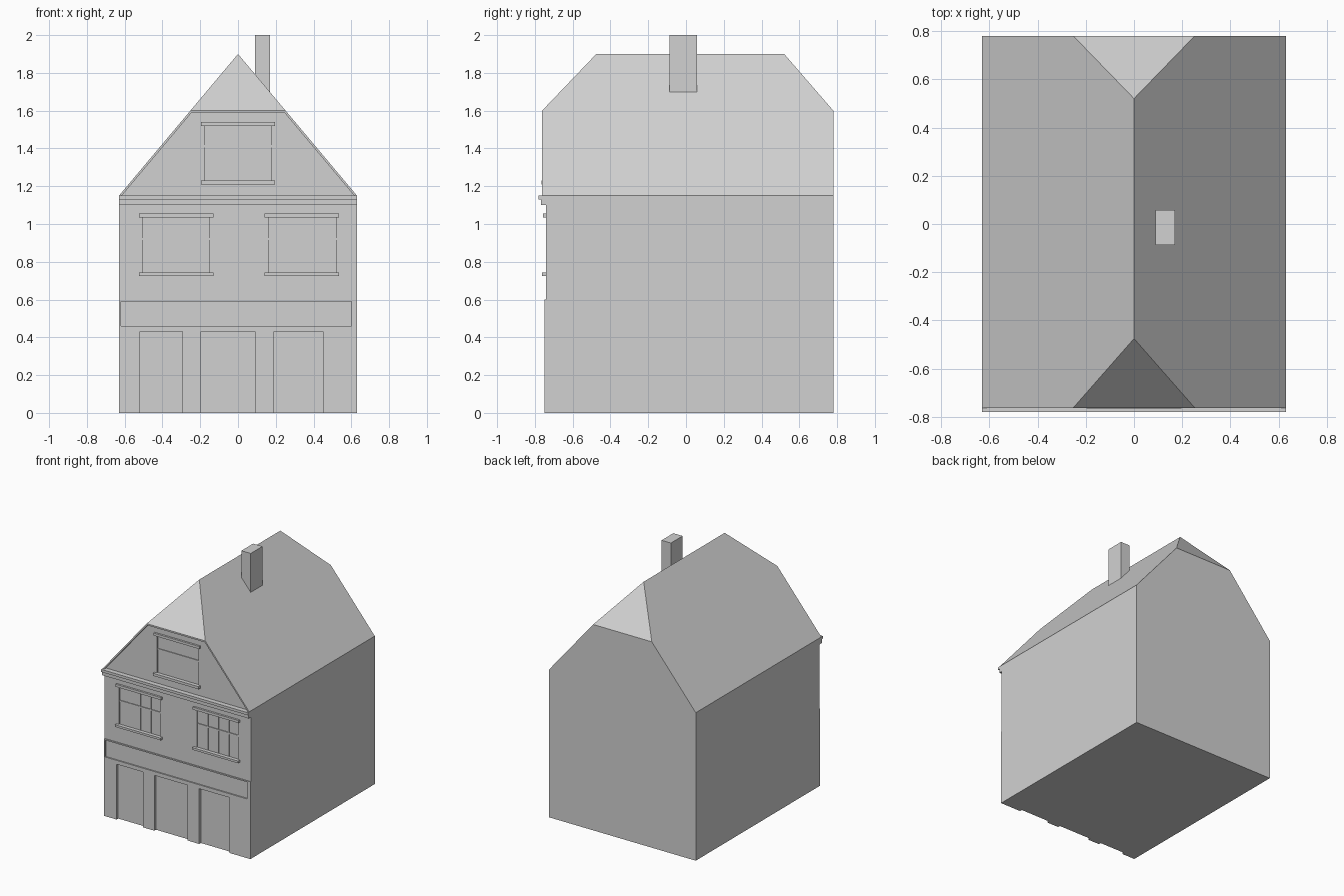
import bpy, bmesh
from mathutils import Vector

if "Cube" in bpy.data.objects:
    bpy.data.objects.remove(bpy.data.objects["Cube"])

plaster = bpy.data.materials.new("plain_grey")
plaster.diffuse_color = (0.64, 0.64, 0.64, 1)
plaster.use_nodes = True
plaster.node_tree.nodes["Principled BSDF"].inputs["Base Color"].default_value = plaster.diffuse_color


def finish(name, bm):
    bmesh.ops.recalc_face_normals(bm, faces=bm.faces)
    mesh = bpy.data.meshes.new(name)
    bm.to_mesh(mesh)
    bm.free()
    mesh.materials.append(plaster)
    ob = bpy.data.objects.new(name, mesh)
    bpy.context.collection.objects.link(ob)
    return ob


def add_prism(bm, points, offset):
    face = bm.faces.new([bm.verts.new(p) for p in points])
    ext = bmesh.ops.extrude_face_region(bm, geom=[face])
    verts = [v for v in ext["geom"] if isinstance(v, bmesh.types.BMVert)]
    bmesh.ops.translate(bm, verts=verts, vec=Vector(offset))


def prism(name, points, offset):
    bm = bmesh.new()
    add_prism(bm, points, offset)
    return finish(name, bm)


def boxes(name, ranges):
    """Boxes given as (x0, x1, y0, y1, z0, z1), in one object."""
    bm = bmesh.new()
    for x0, x1, y0, y1, z0, z1 in ranges:
        add_prism(bm, [(x0, y0, z0), (x1, y0, z0), (x1, y1, z0), (x0, y1, z0)],
                  (0, 0, z1 - z0))
    return finish(name, bm)


def cut(ob, cutter):
    mod = ob.modifiers.new("cut", 'BOOLEAN')
    mod.operation = 'DIFFERENCE'
    mod.solver = 'EXACT'
    mod.object = cutter
    bpy.context.view_layer.update()
    dg = bpy.context.evaluated_depsgraph_get()
    mesh = bpy.data.meshes.new_from_object(ob.evaluated_get(dg))
    ob.modifiers.clear()
    ob.data = mesh
    bpy.data.objects.remove(cutter)


W, EAVE, HIP, RIDGE = 0.63, 1.15, 1.60, 1.90
HALF = W * (RIDGE - HIP) / (RIDGE - EAVE)   # half width at the hip edge
FRONT, BACK, SHOP, GLASS = -0.742, 0.78, -0.748, -0.73

# Walls: side profile with a slightly projecting shop front
walls = prism("walls", [(-W, y, z) for y, z in (
    (SHOP, 0), (BACK, 0), (BACK, EAVE), (FRONT, EAVE), (FRONT, 0.6), (SHOP, 0.6))],
    (2 * W, 0, 0))

# Recessed shop doors, sign band and upper windows
doors = [(-0.52, -0.295), (-0.195, 0.09), (0.19, 0.45)]
windows = [(-0.505, -0.15), (0.165, 0.52)]
cutters = [(a, b, -0.9, -0.728, -0.1, 0.43) for a, b in doors]
cutters += [(a, b, -0.9, GLASS, 0.735, 1.035) for a, b in windows]
cutters.append((-0.62, 0.6, -0.9, -0.738, 0.46, 0.59))
cut(walls, boxes("wall_cutter", cutters))

# Half-hipped roof
bm = bmesh.new()
pts = [(0, -0.475, RIDGE), (0, 0.52, RIDGE)]
for y in (-0.762, BACK):
    for s in (-1, 1):
        pts += [(s * W, y, EAVE), (s * HALF, y, HIP)]
for p in pts:
    bm.verts.new(p)
bmesh.ops.convex_hull(bm, input=bm.verts)
bmesh.ops.dissolve_limit(bm, angle_limit=0.01, verts=bm.verts, edges=bm.edges)
roof = finish("roof", bm)

# Front gable sunk behind a thin verge, with an attic window
cut(roof, prism("gable_cutter", [(x, -0.9, z) for x, z in (
    (-0.613, 1.1), (0.613, 1.1), (0.613, 1.153), (0.247, 1.588),
    (-0.247, 1.588), (-0.613, 1.153))], (0, 0.9 + FRONT, 0)))
cut(roof, boxes("attic_cutter", [(-0.178, 0.178, -0.9, GLASS, 1.225, 1.525)]))

# Glazing bars
bars = [(-0.178, 0.178, GLASS - 0.006, GLASS + 0.004, 1.405, 1.417)]
for a, b in windows:
    bars.append((a, b, GLASS - 0.006, GLASS + 0.004, 0.915, 0.927))
    for i in (1, 2, 3):
        x = a + (b - a) * i / 4
        bars.append((x - 0.005, x + 0.005, GLASS - 0.005, GLASS + 0.004, 0.735, 1.035))
boxes("glazing_bars", bars)

# Lintels and sills
trims = [(-0.525, -0.13), (0.14, 0.535)]
boxes("lintels", [(a, b, -0.757, -0.735, 1.035, 1.055) for a, b in trims]
      + [(-0.197, 0.197, -0.757, -0.735, 1.52, 1.54)])
boxes("sills", [(a, b, -0.763, -0.735, 0.725, 0.742) for a, b in trims]
      + [(-0.197, 0.197, -0.764, -0.735, 1.21, 1.23)])

# Stepped cornice
prism("cornice", [(-W, y, z) for y, z in (
    (-0.74, 1.10), (-0.768, 1.10), (-0.768, 1.13), (-0.78, 1.13),
    (-0.78, EAVE), (-0.74, EAVE))], (2 * W, 0, 0))

# Chimney
boxes("chimney", [(0.09, 0.17, -0.087, 0.057, 1.6, 2.0)])
